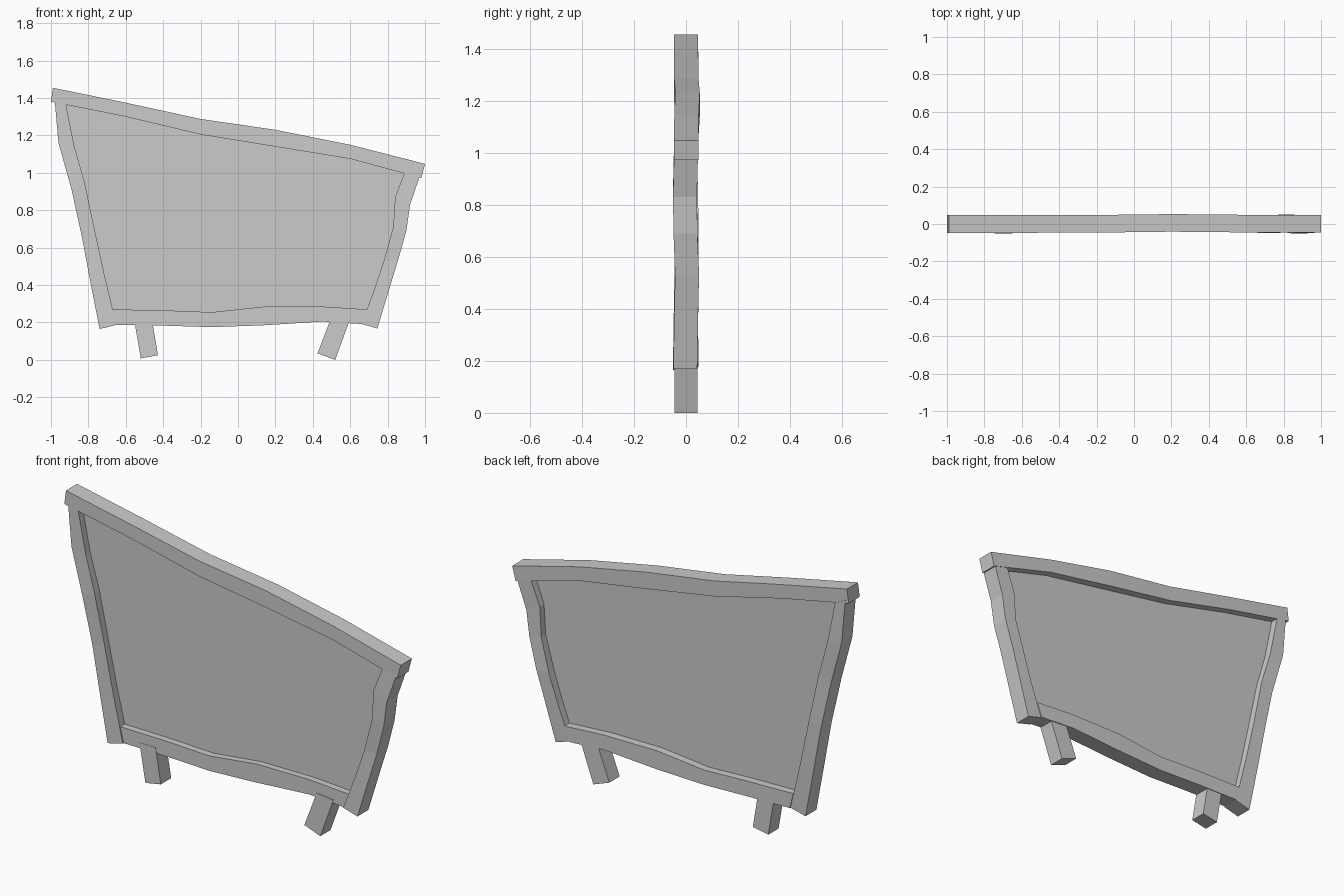
import bpy
import bmesh

cube = bpy.data.objects.get("Cube")
if cube:
    bpy.data.objects.remove(cube, do_unlink=True)


def finish(name, bm):
    bmesh.ops.recalc_face_normals(bm, faces=bm.faces)
    mesh = bpy.data.meshes.new(name)
    bm.to_mesh(mesh)
    bm.free()
    obj = bpy.data.objects.new(name, mesh)
    bpy.context.collection.objects.link(obj)
    return obj


def beam(name, edge_a, edge_b, half_depth, sway=None):
    """Four-sided plank skinned between two edge lines, with a slight sway in depth."""
    bm = bmesh.new()
    sway = sway or [0] * len(edge_a)
    rings = []
    for (ax, az), (bx, bz), s in zip(edge_a, edge_b, sway):
        f, b = s - half_depth, s + half_depth
        rings.append([bm.verts.new(p) for p in
                      ((ax, f, az), (bx, f, bz), (bx, b, bz), (ax, b, az))])
    for r, q in zip(rings, rings[1:]):
        for i in range(4):
            j = (i + 1) % 4
            bm.faces.new((r[i], r[j], q[j], q[i]))
    bm.faces.new(rings[0])
    bm.faces.new(rings[-1])
    return finish(name, bm)


# Inner edges of the frame, shared by the beams and the panel
top_in = [(-.92, 1.365), (-.6, 1.3), (-.2, 1.205), (.2, 1.14), (.6, 1.075), (.89, 1.0)]
right_in = [(-.92, 1.365), (-.875, 1.14), (-.82, .95), (-.765, .69), (-.715, .46), (-.67, .27)]
left_in = [(.89, 1.0), (.84, .87), (.83, .71), (.78, .53), (.73, .38), (.69, .27)]
bottom_in = [(-.67, .27), (-.4, .265), (-.14, .255), (.14, .285), (.45, .285), (.69, .27)]

# Frame beams
beam("top_rail",
     [(-.99, 1.455), (-.6, 1.375), (-.2, 1.288), (.2, 1.23), (.6, 1.15), (1.0, 1.048)],
     [(-1.0, 1.38)] + top_in[1:-1] + [(.98, .972)],
     .047, [0, 0, .001, .006, .002, .001])
beam("right_post",
     [(-.98, 1.39), (-.96, 1.16), (-.89, .91), (-.835, .66), (-.79, .42), (-.74, .165)],
     right_in[:-1] + [(-.65, .187)],
     .046, [.002, .003, -.002, .003, 0, -.004])
beam("left_post",
     [(.975, .99), (.92, .83), (.9, .69), (.855, .53), (.815, .4), (.745, .168)],
     left_in[:-1] + [(.66, .192)],
     .046, [0, -.004, -.002, .004, .001, -.003])
beam("bottom_rail", bottom_in,
     [(-.65, .187), (-.4, .183), (-.14, .175), (.14, .185), (.45, .205), (.66, .192)],
     .045, [.002, .003, .001, .004, .004, .003])

# Recessed board
bm = bmesh.new()
outline = top_in + left_in[1:] + bottom_in[-2::-1] + right_in[-2:0:-1]
face = bm.faces.new([bm.verts.new((x, -.006, z)) for x, z in outline])
grown = bmesh.ops.extrude_face_region(bm, geom=[face])["geom"]
bmesh.ops.translate(bm, vec=(0, .012, 0),
                    verts=[v for v in grown if isinstance(v, bmesh.types.BMVert)])
finish("board_panel", bm)

# Splayed stub legs
beam("right_leg", [(-.555, .215), (-.52, .008)], [(-.46, .215), (-.428, .025)], .044)
beam("left_leg", [(.498, .225), (.425, .035)], [(.598, .215), (.52, 0)], .044)
